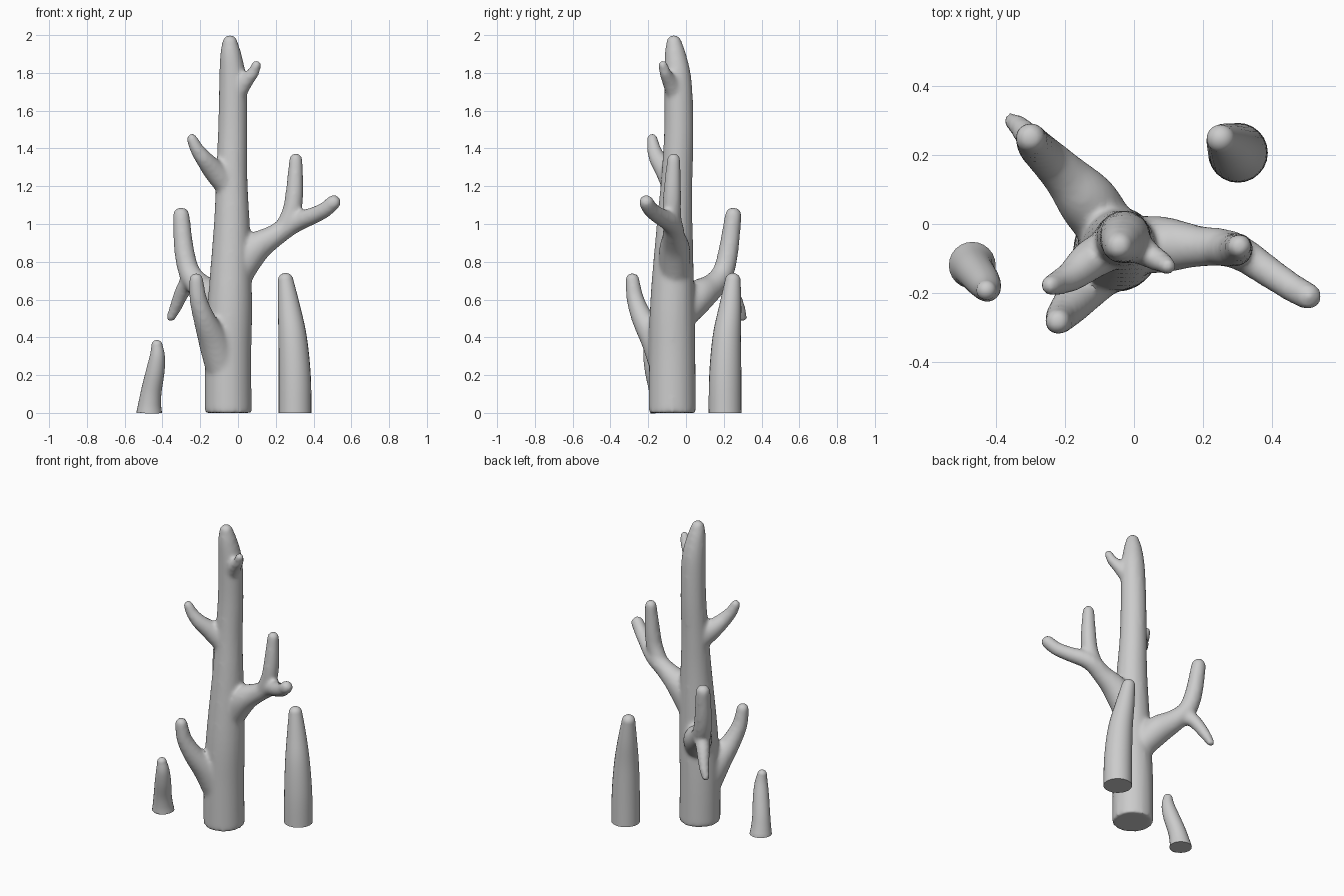
import bpy, bmesh
from math import sin, cos, pi
from mathutils import Vector

if "Cube" in bpy.data.objects:
    bpy.data.objects.remove(bpy.data.objects["Cube"])


def catmull(a, b, c, d, t):
    return 0.5 * (2 * b + (c - a) * t + (2 * a - 5 * b + 4 * c - d) * t * t
                  + (3 * b - a - 3 * c + d) * t ** 3)


def tube(bm, pts, sides=24, steps=5):
    """Tapered limb through (x, y, z, radius) points with a rounded tip."""
    p = [Vector(q) for q in pts]
    p = [p[0]] + p + [p[-1]]
    path = [catmull(*p[i:i + 4], s / steps) for i in range(len(p) - 3) for s in range(steps)]
    path.append(p[-1])
    end = path[-1]
    tip_dir = (end.xyz - path[-3].xyz).normalized()
    tip_r = end.w
    tans = []
    for i in range(len(path)):
        a, b = path[max(i - 1, 0)], path[min(i + 1, len(path) - 1)]
        tans.append((b.xyz - a.xyz).normalized())
    if path[0].z == 0:
        tans[0] = Vector((0, 0, 1))
    for k in range(1, 6):
        a = k / 6 * pi / 2
        c = end.xyz + tip_dir * tip_r * sin(a)
        path.append(Vector((*c, tip_r * cos(a))))
        tans.append(tip_dir)
    rings, u = [], None
    for q, t in zip(path, tans):
        u = t.orthogonal() if u is None else u - t * u.dot(t)
        u.normalize()
        v = t.cross(u)
        rings.append([bm.verts.new(q.xyz + (u * cos(2 * pi * j / sides) + v * sin(2 * pi * j / sides)) * q.w)
                      for j in range(sides)])
    for r0, r1 in zip(rings, rings[1:]):
        for j in range(sides):
            k = (j + 1) % sides
            bm.faces.new((r0[j], r0[k], r1[k], r1[j]))
    bm.faces.new(rings[0][::-1])
    tip = bm.verts.new(end.xyz + tip_dir * tip_r)
    for j in range(sides):
        bm.faces.new((rings[-1][j], rings[-1][(j + 1) % sides], tip))


def build(name, limbs, blend=False):
    bm = bmesh.new()
    for limb in limbs:
        tube(bm, limb)
    bmesh.ops.recalc_face_normals(bm, faces=bm.faces)
    me = bpy.data.meshes.new(name)
    bm.to_mesh(me)
    bm.free()
    ob = bpy.data.objects.new(name, me)
    bpy.context.collection.objects.link(ob)
    bpy.ops.object.select_all(action='DESELECT')
    ob.select_set(True)
    bpy.context.view_layer.objects.active = ob
    if blend:  # fuse the limbs and soften the joints
        m = ob.modifiers.new("fuse", 'REMESH')
        m.mode = 'VOXEL'
        m.voxel_size = 0.012
        m.use_smooth_shade = True
        s = ob.modifiers.new("soften", 'SMOOTH')
        s.factor = 0.5
        s.iterations = 10
        bpy.ops.object.modifier_apply(modifier="fuse")
        bpy.ops.object.modifier_apply(modifier="soften")
    bpy.ops.object.shade_smooth_by_angle(angle=pi / 4)
    return ob


trunk = [(-.052, -.073, 0, .125), (-.052, -.073, .3, .123), (-.042, -.072, .6, .117),
         (-.033, -.06, 1.0, .095), (-.033, -.048, 1.25, .083), (-.028, -.038, 1.5, .078),
         (-.027, -.042, 1.75, .073), (-.038, -.056, 1.89, .058), (-.043, -.064, 1.96, .042)]
right_branch = [(-.01, -.06, .72, .08), (.08, -.06, .86, .083), (.19, -.065, .935, .06),
                (.29, -.075, 1.0, .053), (.4, -.145, 1.045, .045), (.46, -.185, 1.075, .042),
                (.506, -.21, 1.115, .04)]
right_upright = [(.24, -.07, .97, .05), (.285, -.075, 1.07, .05), (.3, -.072, 1.18, .047),
                 (.306, -.065, 1.34, .036)]
back_branch = [(-.06, -.04, .5, .08), (-.13, .06, .61, .088), (-.2, .14, .67, .068),
               (-.255, .195, .74, .058), (-.285, .225, .86, .053), (-.301, .25, 1.045, .045)]
back_twig = [(-.24, .18, .72, .05), (-.29, .235, .65, .042), (-.33, .28, .56, .033),
             (-.355, .3, .505, .025)]
front_branch = [(-.07, -.09, .2, .09), (-.12, -.145, .36, .085), (-.175, -.225, .49, .06),
                (-.21, -.268, .6, .047), (-.221, -.284, .705, .038)]
upper_branch = [(-.04, -.06, 1.18, .06), (-.12, -.1, 1.275, .06), (-.18, -.15, 1.345, .046),
                (-.22, -.17, 1.4, .037), (-.243, -.178, 1.45, .03)]
top_twig = [(.0, -.06, 1.69, .045), (.045, -.09, 1.76, .039), (.08, -.11, 1.8, .032),
            (.098, -.122, 1.843, .026)]
build("branching_trunk", [trunk, right_branch, right_upright, back_branch, back_twig,
                          front_branch, upper_branch, top_twig], blend=True)

# separate stumps beside the trunk
build("tall_stump", [[(.302, .207, 0, .087), (.3, .208, .2, .085), (.289, .216, .4, .075),
                      (.27, .234, .56, .059), (.252, .248, .7, .041)]])
build("short_stump", [[(-.47, -.12, 0, .068), (-.467, -.128, .05, .06), (-.458, -.142, .12, .054),
                       (-.438, -.168, .22, .049), (-.427, -.186, .3, .04), (-.429, -.192, .357, .029)]])
